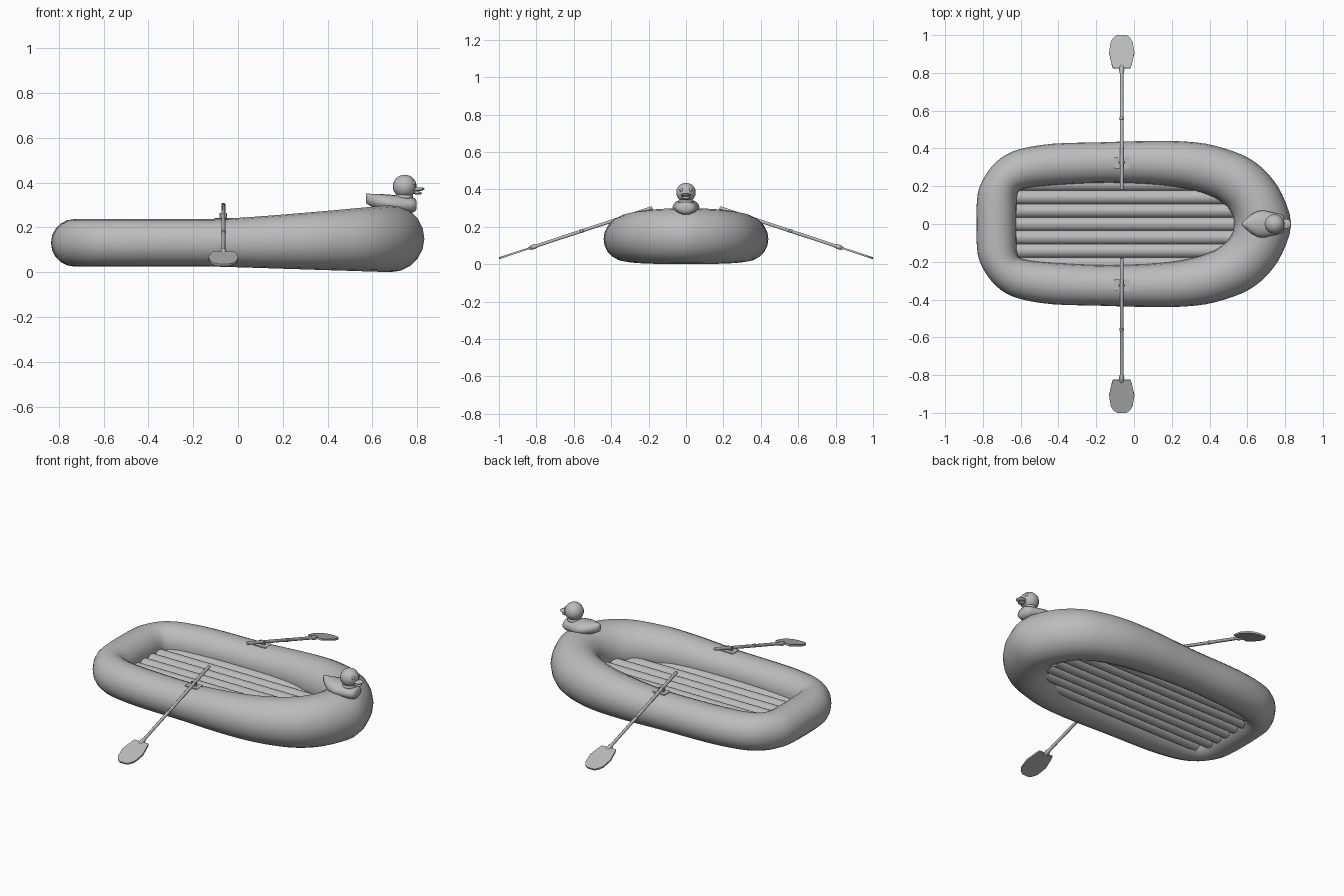
import bpy, bmesh, math
from mathutils import Vector, Matrix

if "Cube" in bpy.data.objects:
    bpy.data.objects.remove(bpy.data.objects["Cube"])

grey = bpy.data.materials.new("light grey")
grey.diffuse_color = (0.5, 0.5, 0.5, 1)
grey.use_nodes = True
grey.node_tree.nodes["Principled BSDF"].inputs["Base Color"].default_value = grey.diffuse_color


def finish(name, bm, angle=40):
    bmesh.ops.recalc_face_normals(bm, faces=bm.faces)
    me = bpy.data.meshes.new(name)
    bm.to_mesh(me)
    bm.free()
    me.materials.append(grey)
    ob = bpy.data.objects.new(name, me)
    bpy.context.collection.objects.link(ob)
    bpy.ops.object.select_all(action='DESELECT')
    ob.select_set(True)
    bpy.context.view_layer.objects.active = ob
    bpy.ops.object.shade_smooth_by_angle(angle=math.radians(angle))
    return ob


def loft(bm, rings, closed=False):
    """Skin a list of point rings; cap the ends unless closed."""
    vr = [[bm.verts.new(p) for p in r] for r in rings]
    n, m = len(vr), len(vr[0])
    for i in range(n if closed else n - 1):
        a, b = vr[i], vr[(i + 1) % n]
        for j in range(m):
            k = (j + 1) % m
            bm.faces.new((a[j], a[k], b[k], b[j]))
    if not closed:
        bm.faces.new(vr[0][::-1])
        bm.faces.new(vr[-1])


def ball(bm, loc, size, rot=0.0, seg=16):
    mat = Matrix.Translation(loc) @ Matrix.Rotation(rot, 4, 'Y') @ Matrix.Diagonal((*size, 1))
    bmesh.ops.create_uvsphere(bm, u_segments=seg, v_segments=seg * 3 // 4, radius=1, matrix=mat)


def box(bm, loc, size):
    bmesh.ops.create_cube(bm, size=1, matrix=Matrix.Translation(loc) @ Matrix.Diagonal((*size, 1)))


def rod(bm, stations, sides=10):
    """Round rod along local y from (y, radius) stations."""
    loft(bm, [[(r * math.cos(2 * math.pi * k / sides), y, r * math.sin(2 * math.pi * k / sides))
               for k in range(sides)] for y, r in stations])


# Inflated hull: outer and inner outline pairs from stern to bow, mirrored in y
half = [(-.835, 0, -.625, 0), (-.833, .10, -.623, .08), (-.82, .19, -.621, .14),
        (-.775, .275, -.61, .175), (-.71, .345, -.58, .188), (-.61, .395, -.52, .198),
        (-.43, .425, -.40, .208), (-.2, .432, -.2, .218), (0, .438, 0, .216), (.2, .44, .18, .203),
        (.38, .425, .32, .178), (.53, .383, .42, .143), (.63, .335, .465, .115), (.715, .26, .50, .085),
        (.785, .155, .522, .045), (.832, 0, .53, 0)]
loop = half + [(a, -b, c, -d) for a, b, c, d in half[-2:0:-1]]


def hull_z(x):
    t = min(max((x + .1) / .78, 0), 1)
    return .025 - .025 * t, .237 + .063 * t ** 1.2


rings, n, sub, sides = [], len(loop), 3, 20
for i in range(n):
    p0, p1, p2, p3 = (Vector(loop[(i + k) % n]) for k in (-1, 0, 1, 2))
    for s in range(sub):
        t = s / sub
        q = .5 * (2 * p1 + (p2 - p0) * t + (2 * p0 - 5 * p1 + 4 * p2 - p3) * t * t
                  + (3 * p1 - p0 - 3 * p2 + p3) * t ** 3)
        out, inn = Vector((q[0], q[1], 0)), Vector((q[2], q[3], 0))
        mid, d = (out + inn) / 2, (out - inn) / 2
        lo, hi = hull_z(mid.x)
        rings.append([mid + d * math.cos(a) + Vector((0, 0, (lo + hi) / 2 + (hi - lo) / 2 * math.sin(a)))
                      for a in (2 * math.pi * k / sides for k in range(sides))])
bm = bmesh.new()
loft(bm, rings, closed=True)
finish("inflated_hull", bm, 60)

# Floor: seven overlapping air tubes side by side, the outer two tucked into the hull
bm = bmesh.new()
for k in range(7):
    yc = (k - 3) * .0708
    x0, x1 = (-.66, .56) if 0 < k < 6 else (-.62, .40)
    loft(bm, [[(x, yc + .040 * math.cos(a), .088 + .043 * math.sin(a))
               for a in (2 * math.pi * j / 16 for j in range(16))] for x in (x0, x1)])
finish("floor_tubes", bm, 50)

# Oars and oarlocks
OX, tilt = -.065, math.atan2(.27, .82)
outline = [(.678, .046), (.70, .053), (.765, .067), (.825, .058), (.85, .042), (.863, .022)]
outline = outline + [(y, -x) for y, x in outline[::-1]]
for side, label in ((1, "left"), (-1, "right")):
    mat = (Matrix.Diagonal((1, side, 1, 1)) @ Matrix.Translation((OX, .18, .302))
           @ Matrix.Rotation(-tilt, 4, 'X'))
    bm = bmesh.new()
    rod(bm, [(0, .007), (.003, .0095), (.39, .009), (.392, .011), (.405, .011), (.407, .009),
             (.645, .009), (.665, .014), (.685, .012), (.70, .004)])
    bm.transform(mat)
    finish(label + "_oar_shaft", bm)
    bm = bmesh.new()
    loft(bm, [[(x, y, z) for y, x in outline] for z in (-.005, .005)])
    bm.transform(mat)
    finish(label + "_oar_blade", bm, 30)

    bm = bmesh.new()
    box(bm, (OX, side * .325, .239), (.08, .06, .005))
    for sx in (-1, 1):
        box(bm, (OX + sx * .014, side * .325, .25), (.006, .012, .026))
    box(bm, (OX, side * .325, .243), (.034, .014, .006))
    finish(label + "_oarlock", bm, 30)

# Toy duck on the bow: plump teardrop body with raised tail
body = [(.572, .330, .008, .022), (.59, .323, .026, .027), (.62, .316, .050, .034), (.655, .310, .069, .038),
        (.69, .305, .072, .040), (.73, .302, .062, .040), (.77, .300, .054, .036), (.79, .300, .046, .030),
        (.798, .300, .025, .016)]
bm = bmesh.new()
loft(bm, [[(x, hw * math.cos(a), z + hh * math.sin(a)) for a in (2 * math.pi * j / 16 for j in range(16))]
          for x, z, hw, hh in body])
finish("duck_body", bm, 60)

bm = bmesh.new()
ball(bm, (.744, 0, .383), (.053, .052, .052), seg=20)
ball(bm, (.742, 0, .335), (.040, .040, .022))
finish("duck_head", bm, 60)

bm = bmesh.new()
ball(bm, (.802, 0, .370), (.031, .028, .009), rot=-.05, seg=12)
ball(bm, (.796, 0, .355), (.026, .022, .008), rot=.15, seg=12)
finish("duck_bill", bm, 60)

bm = bmesh.new()
for s in (-1, 1):
    ball(bm, (.785, s * .024, .397), (.008, .010, .012), seg=10)
finish("duck_eyes", bm, 60)
